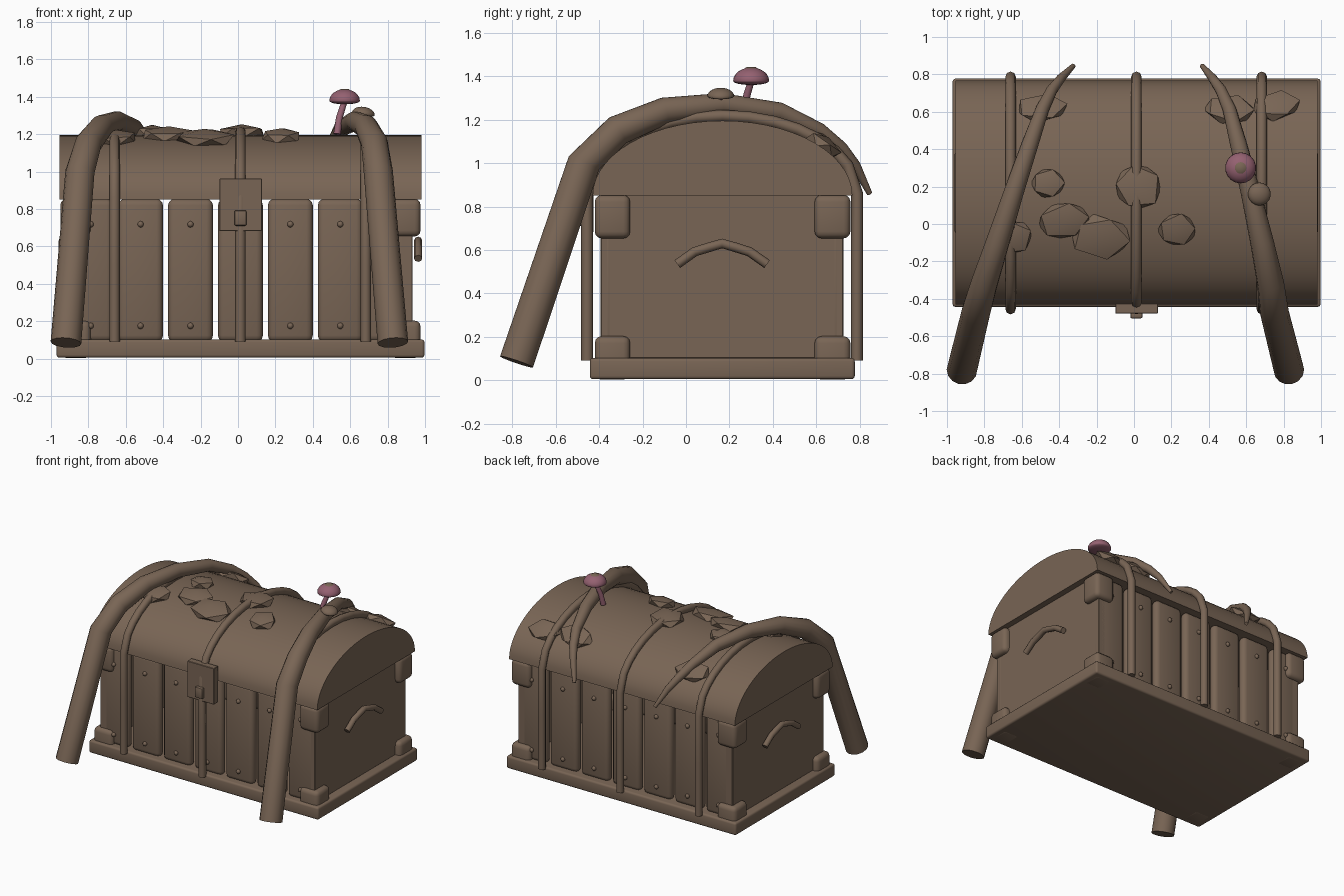
import bpy, bmesh, math, random
from mathutils import Vector, Matrix

if "Cube" in bpy.data.objects:
    bpy.data.objects.remove(bpy.data.objects["Cube"])

random.seed(4)
CX, CY = 0.013, 0.168          # chest centre
LID_Z, LID_A, LID_H = 0.85, 0.598, 0.345


def material(name, col):
    m = bpy.data.materials.new(name)
    m.diffuse_color = (*col, 1)
    m.use_nodes = True
    m.node_tree.nodes["Principled BSDF"].inputs["Base Color"].default_value = m.diffuse_color
    return m


BROWN = material("weathered brown", (0.190, 0.130, 0.090))
PINK = material("mushroom pink", (0.300, 0.120, 0.165))


def finish(name, bm, mat, smooth=35):
    bmesh.ops.recalc_face_normals(bm, faces=bm.faces)
    me = bpy.data.meshes.new(name)
    bm.to_mesh(me)
    bm.free()
    me.materials.append(mat)
    ob = bpy.data.objects.new(name, me)
    bpy.context.collection.objects.link(ob)
    if smooth:
        bpy.ops.object.select_all(action='DESELECT')
        ob.select_set(True)
        bpy.context.view_layer.objects.active = ob
        bpy.ops.object.shade_smooth_by_angle(angle=math.radians(smooth))
    return ob


def box(name, lo, hi, bevel=0.0, segs=3, mat=BROWN):
    lo, hi = Vector(lo), Vector(hi)
    bm = bmesh.new()
    bmesh.ops.create_cube(bm, size=1, matrix=Matrix.Translation((lo + hi) / 2)
                          @ Matrix.Diagonal((*(hi - lo), 1)))
    if bevel:
        bmesh.ops.bevel(bm, geom=bm.edges[:], offset=bevel, segments=segs,
                        profile=0.5, affect='EDGES')
    return finish(name, bm, mat)


def tube(name, pts, radii, sides=12, mat=BROWN):
    """Sweep a circle along points, with mitred rings."""
    pts = [Vector(p) for p in pts]
    bm = bmesh.new()
    rings = []
    for i, p in enumerate(pts):
        t = (pts[min(i + 1, len(pts) - 1)] - pts[max(i - 1, 0)]).normalized()
        ref = Vector((1, 0, 0)) if abs(t.x) < 0.8 else Vector((0, 1, 0))
        u = (ref - t * ref.dot(t)).normalized()
        v = t.cross(u)
        rings.append([bm.verts.new(p + radii[i] * (math.cos(a) * u + math.sin(a) * v))
                      for a in (2 * math.pi * k / sides for k in range(sides))])
    for a, b in zip(rings, rings[1:]):
        for k in range(sides):
            j = (k + 1) % sides
            bm.faces.new((a[k], a[j], b[j], b[k]))
    bm.faces.new(rings[0])
    bm.faces.new(rings[-1])
    return finish(name, bm, mat, 50)


def lid_z(y):
    return LID_Z + LID_H * math.sqrt(max(0, 1 - ((y - CY) / LID_A) ** 2))


# base board
box("base", (-0.97, -0.443, 0.005), (0.997, 0.777, 0.102), 0.015)

# side panels, corner guards and handles
for side, s in (("left", -1), ("right", 1)):
    xs = sorted((CX + s * 0.86, CX + s * 0.92))
    box(side + "_panel", (xs[0], -0.393, 0.1), (xs[1], 0.724, 0.855), 0.004, 1)
    for fb, (y0, y1) in (("front", (-0.42, -0.257)), ("back", (0.592, 0.757))):
        for lv, z in (("lower", 0.0), ("upper", 0.65)):
            xs = sorted((CX + s * 0.80, CX + s * 0.963))
            box(f"{side}_{fb}_{lv}_corner", (xs[0], y0, z + 0.003),
                (xs[1], y1, z + 0.203), 0.032)
    hx = CX + s * 0.95
    arc = [(-0.04, 0.535), (0.04, 0.592), (0.105, 0.612), (0.166, 0.63),
           (0.228, 0.612), (0.292, 0.592), (0.373, 0.535)]
    tube(side + "_handle", [(hx, y, z) for y, z in arc], [0.022] * 7, 8)

# seven rounded planks front and back, each with two rivets
for fb, y0, y1, yr in (("front", -0.393, -0.323, -0.395), ("back", 0.654, 0.724, 0.726)):
    for k in range(-3, 4):
        x = CX + 0.267 * k
        box(f"{fb}_plank", (x - 0.12, y0, 0.09), (x + 0.12, y1, 0.853), 0.034)
        for z in (0.175, 0.718):
            bm = bmesh.new()
            bmesh.ops.create_uvsphere(bm, u_segments=10, v_segments=6, radius=0.017,
                                      matrix=Matrix.Translation((x, yr, z)))
            finish(f"{fb}_rivet", bm, BROWN)

# domed lid
bm = bmesh.new()
prof = [(CY - LID_A * math.cos(math.pi * i / 28), LID_Z + LID_H * math.sin(math.pi * i / 28))
        for i in range(29)]
face = bm.faces.new([bm.verts.new((-0.955, y, z)) for y, z in prof])
ext = bmesh.ops.extrude_face_region(bm, geom=[face])
bmesh.ops.translate(bm, vec=(1.935, 0, 0),
                    verts=[v for v in ext["geom"] if isinstance(v, bmesh.types.BMVert)])
finish("lid", bm, BROWN)

# three thin vines wrapped over the chest
for name, x in (("left", -0.66), ("middle", CX), ("right", 0.683)):
    path = [(-0.455, 0.09), (-0.455, 0.5), (-0.455, 0.86)]
    for i in range(2, 15):
        a = math.pi * i / 16
        path.append((CY - 0.622 * math.cos(a), LID_Z + 0.367 * math.sin(a)))
    path += [(0.787, 0.86), (0.787, 0.5), (0.787, 0.09)]
    tube(name + "_thin_vine", [(x, y, z) for y, z in path], [0.028] * len(path), 8)

# lock plate and latch
box("lock_plate", (-0.10, -0.478, 0.682), (0.128, -0.425, 0.962), 0.003, 1)
box("lock_latch", (-0.02, -0.505, 0.71), (0.046, -0.47, 0.793), 0.01, 2)

# two big tapering roots arching over the lid
YZ = [(-0.78, 0.085), (-0.47, 1.0), (-0.315, 1.15), (-0.1, 1.24), (0.163, 1.27),
      (0.43, 1.235), (0.614, 1.15), (0.715, 1.07), (0.78, 0.99), (0.845, 0.86)]
RAD = [0.082, 0.078, 0.072, 0.063, 0.053, 0.045, 0.036, 0.03, 0.024, 0.013]
XL = [-0.92, -0.845, -0.80, -0.73, -0.645, -0.555, -0.49, -0.44, -0.39, -0.325]
XR = [0.828, 0.75, 0.73, 0.685, 0.625, 0.558, 0.51, 0.465, 0.42, 0.365]
for name, xs in (("left", XL), ("right", XR)):
    tube(name + "_big_root", [(x, y, z) for x, (y, z) in zip(xs, YZ)], RAD, 14)

# faceted leaf clumps lying on the lid: x, y, half length, half width, turn
LEAVES = [(-0.49, 0.62, 0.14, 0.085, 0.1), (0.51, 0.61, 0.135, 0.09, -0.1),
          (0.765, 0.63, 0.13, 0.085, 0.2), (-0.46, 0.22, 0.09, 0.08, 0.0),
          (0.02, 0.20, 0.125, 0.125, 0.5), (-0.37, 0.015, 0.145, 0.10, 0.2),
          (-0.18, -0.07, 0.155, 0.12, -0.1), (0.23, -0.03, 0.105, 0.09, 0.1),
          (-0.65, -0.07, 0.12, 0.09, 0.4)]
for x, y, a, b, turn in LEAVES:
    slope = math.atan2(lid_z(y + 0.03) - lid_z(y - 0.03), 0.06)
    bm = bmesh.new()
    bmesh.ops.create_icosphere(bm, subdivisions=1, radius=1.06)
    for v in bm.verts:
        v.co *= random.uniform(0.92, 1.1)
    bm.transform(Matrix.Translation((x, y, lid_z(y) + 0.012))
                 @ Matrix.Rotation(slope, 4, 'X') @ Matrix.Rotation(turn, 4, 'Z')
                 @ Matrix.Diagonal((a, b, 0.045, 1)))
    finish("leaf", bm, BROWN, 30)


# mushrooms: bent stem and domed cap
def mushroom(name, foot, top, r, h, tilt, mat, stem_r):
    foot, top = Vector(foot), Vector(top)
    mid = (foot + top) / 2 + Vector((-0.008, -0.004, 0))
    tube(name + "_stem", [foot, mid, top], [stem_r * 1.1, stem_r, stem_r * 0.9], 10, PINK)
    bm = bmesh.new()
    bmesh.ops.create_uvsphere(bm, u_segments=18, v_segments=12, radius=1)
    for v in bm.verts:
        v.co.z *= h if v.co.z > 0 else h * 0.3
        v.co.x *= r
        v.co.y *= r
    bm.transform(Matrix.Translation(top) @ Matrix.Rotation(tilt, 4, 'Y'))
    finish(name + "_cap", bm, mat, 60)


mushroom("big_mushroom", (0.53, 0.255, 1.2), (0.57, 0.3, 1.378), 0.083, 0.062, 0.0, PINK, 0.018)
mushroom("small_mushroom", (0.65, 0.165, 1.2), (0.67, 0.16, 1.308), 0.062, 0.038, 0.15, BROWN, 0.012)

# brown spot on top of the big cap
bm = bmesh.new()
bmesh.ops.create_cone(bm, cap_ends=True, segments=16, radius1=0.034, radius2=0.02, depth=0.009,
                      matrix=Matrix.Translation((0.57, 0.3, 1.4375)))
finish("cap_spot", bm, BROWN)
